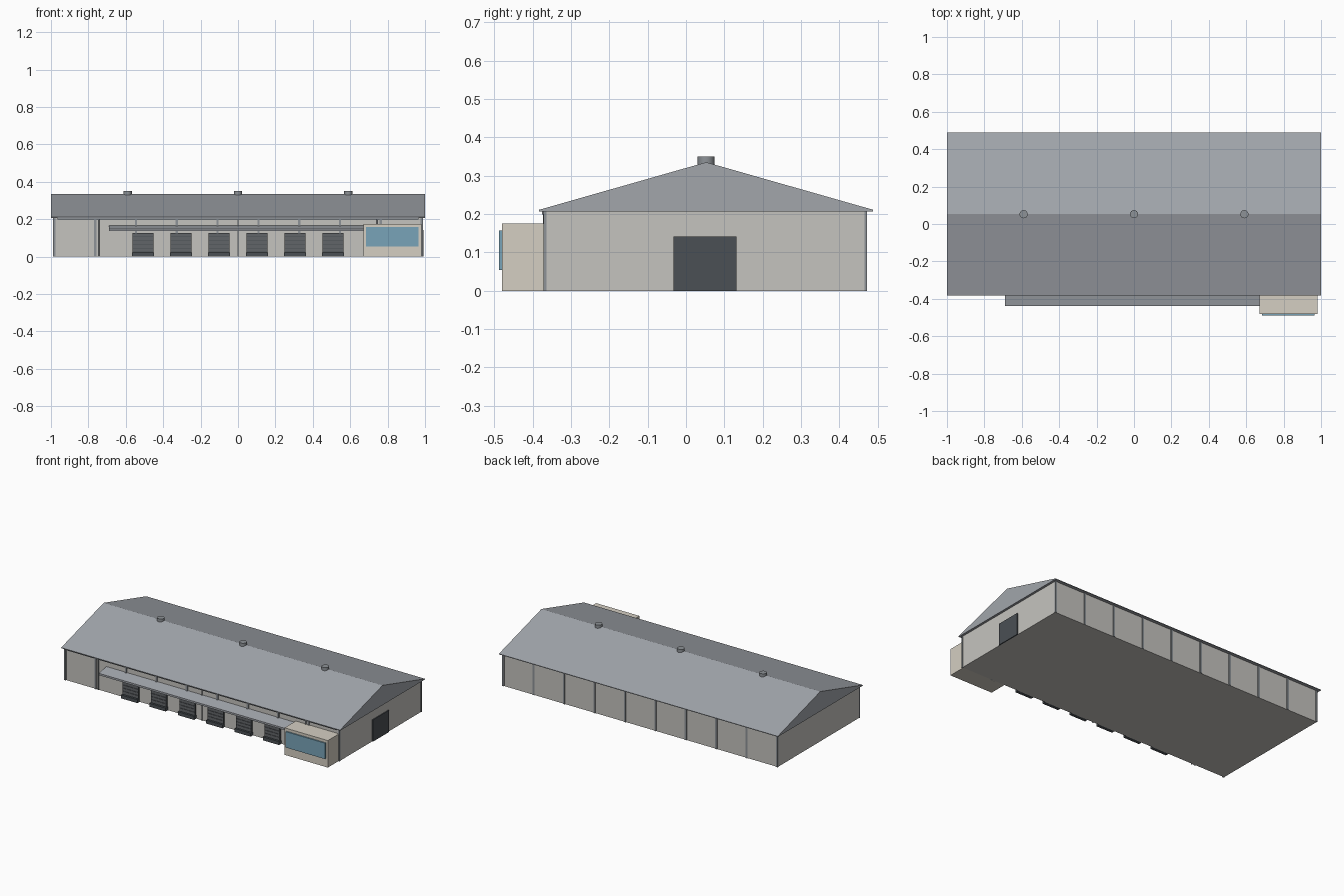
import bpy, bmesh, math

if "Cube" in bpy.data.objects:
    bpy.data.objects.remove(bpy.data.objects["Cube"])

def material(name, rgb):
    m = bpy.data.materials.new(name)
    m.diffuse_color = (*rgb, 1)
    m.use_nodes = True
    m.node_tree.nodes["Principled BSDF"].inputs["Base Color"].default_value = m.diffuse_color
    return m

WALL = material("wall_panel", (0.56, 0.55, 0.52))
ROOF = material("roof_metal", (0.36, 0.38, 0.41))
TRIM = material("trim_grey", (0.27, 0.29, 0.31))
DARK = material("dark_door", (0.07, 0.08, 0.09))
SLAT = material("door_slat", (0.12, 0.13, 0.14))
CREAM = material("office_cream", (0.66, 0.62, 0.54))
GLASS = material("window_glass", (0.19, 0.37, 0.48))

def mesh_object(name, bm, mat):
    bmesh.ops.recalc_face_normals(bm, faces=bm.faces)
    me = bpy.data.meshes.new(name)
    bm.to_mesh(me)
    bm.free()
    me.materials.append(mat)
    ob = bpy.data.objects.new(name, me)
    bpy.context.collection.objects.link(ob)
    return ob

def box(name, x, y, z, mat):
    """Box from (min, max) ranges."""
    bm = bmesh.new()
    bmesh.ops.create_cube(bm, size=1)
    for v in bm.verts:
        for i, (lo, hi) in enumerate((x, y, z)):
            v.co[i] = lo if v.co[i] < 0 else hi
    return mesh_object(name, bm, mat)

def prism(name, profile, x0, x1, mat):
    """Extrude a (y, z) profile along x."""
    bm = bmesh.new()
    face = bm.faces.new([bm.verts.new((x0, y, z)) for y, z in profile])
    ext = bmesh.ops.extrude_face_region(bm, geom=[face])
    for g in ext["geom"]:
        if isinstance(g, bmesh.types.BMVert):
            g.co.x = x1
    return mesh_object(name, bm, mat)

def cylinder(name, x, y, z0, z1, r, sides, mat):
    bpy.ops.mesh.primitive_cylinder_add(vertices=sides, radius=r, depth=z1 - z0,
                                        location=(x, y, (z0 + z1) / 2))
    ob = bpy.context.object
    ob.name = name
    ob.data.materials.append(mat)
    bpy.ops.object.shade_smooth_by_angle(angle=math.radians(40))
    return ob

FRONT, BACK, HALF, EAVE, MID = -0.365, 0.467, 0.985, 0.208, 0.0525

# main hall and solid gable roof
box("hall_walls", (-HALF, HALF), (FRONT, BACK), (0, EAVE), WALL)
prism("gable_roof", [(-0.383, 0.207), (-0.383, 0.211), (MID, 0.335),
                     (0.488, 0.211), (0.488, 0.207)], -1, 1, ROOF)

# wall columns, nine bays on both long sides
for i in range(10):
    x = -0.982 + i * 1.964 / 9
    box("front_column", (x - .006, x + .006), (FRONT - .006, FRONT + .002), (0, EAVE), TRIM)
    box("back_column", (x - .006, x + .006), (BACK - .002, BACK + .005), (0, EAVE), TRIM)

# front gutter and downpipes
box("gutter", (-0.965, 0.965), (-0.375, FRONT), (0.199, 0.208), TRIM)
for x in (-0.745, 0, 0.745):
    cylinder("downpipe", x, FRONT - .004, 0, 0.2, 0.004, 8, TRIM)

# loading dock doors with slats and bumper
for i in range(6):
    x = -0.508 + i * 0.2032
    box("dock_door", (x - .056, x + .056), (-0.375, FRONT), (0, 0.125), DARK)
    for k in range(5):
        z = 0.027 + k * 0.02
        box("door_slat", (x - .054, x + .054), (-0.378, -0.374), (z, z + .017), SLAT)
    box("dock_bumper", (x - .058, x + .058), (-0.388, FRONT), (0, 0.022), DARK)

# sloping canopy over the docks
prism("dock_canopy", [(FRONT, 0.165), (-0.438, 0.148), (-0.438, 0.136), (FRONT, 0.153)],
      -0.69, 0.69, ROOF)

# office annex with window
box("office", (0.67, 0.98), (-0.48, FRONT), (0, 0.175), CREAM)
box("office_window", (0.684, 0.966), (-0.488, -0.479), (0.054, 0.157), GLASS)

# large door in the right gable wall
box("side_door", (HALF - .002, HALF + .006), (-0.033, 0.131), (0, 0.141), DARK)

# ridge vents
for x in (-0.59, 0, 0.59):
    cylinder("ridge_vent", x, MID, 0.315, 0.35, 0.022, 16, TRIM)
